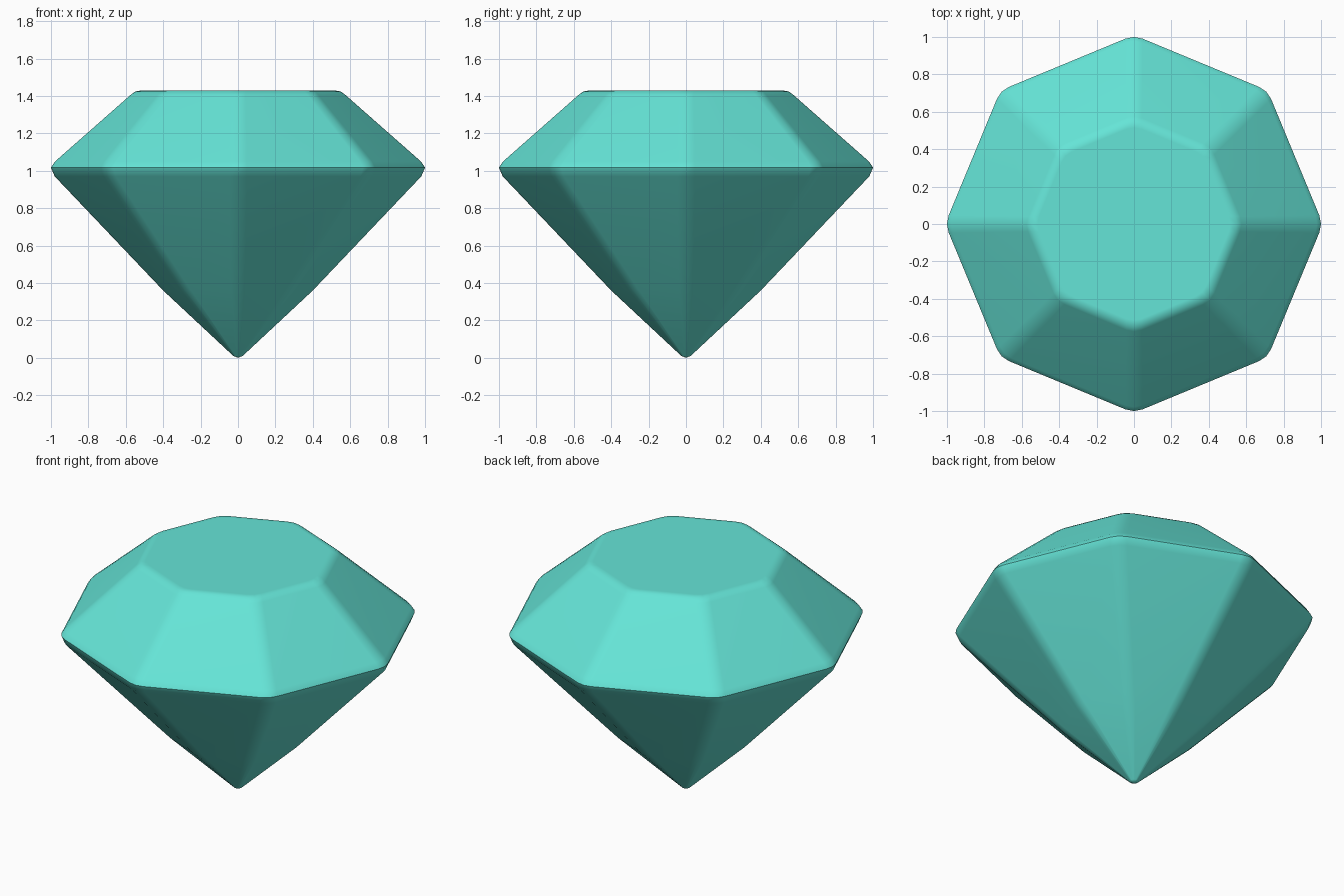
import bpy, bmesh
from math import pi, cos, sin, tan

if "Cube" in bpy.data.objects:
    bpy.data.objects.remove(bpy.data.objects["Cube"])

SIDES = 8

# Profile from the point up to the table: corner radius, height, corner softening
PROFILE = [
    (0.025, 0.010, 0.006),
    (0.400, 0.360, 0.040),
    (0.980, 0.970, 0.050),
    (1.000, 1.017, 0.050),
    (0.978, 1.050, 0.050),
    (0.575, 1.405, 0.045),
    (0.550, 1.424, 0.045),
    (0.515, 1.430, 0.045),
]


def rounded_octagon(r, c):
    """Three points per corner; r is the radius at the softened corner tip."""
    half = pi / SIDES
    fillet = c / tan(half)
    centre = r - fillet          # distance of each corner arc's centre
    return [(centre * cos(a) + fillet * cos(a + d),
             centre * sin(a) + fillet * sin(a + d))
            for a in (2 * half * i for i in range(SIDES))
            for d in (-half, 0, half)]


# Loft the rings, closing to a point below and a flat table above
bm = bmesh.new()
rings = [[bm.verts.new((x, y, z)) for x, y in rounded_octagon(r, c)]
         for r, z, c in PROFILE]
tip = bm.verts.new((0, 0, 0))
n = len(rings[0])
for i in range(n):
    j = (i + 1) % n
    bm.faces.new((tip, rings[0][j], rings[0][i]))
    for lo, hi in zip(rings, rings[1:]):
        bm.faces.new((lo[i], lo[j], hi[j], hi[i]))
bm.faces.new(rings[-1])
bmesh.ops.recalc_face_normals(bm, faces=bm.faces)
mesh = bpy.data.meshes.new("cut_gem")
bm.to_mesh(mesh)
bm.free()

gem = bpy.data.objects.new("cut_gem", mesh)
bpy.context.collection.objects.link(gem)

# Turquoise material
mat = bpy.data.materials.new("turquoise")
mat.diffuse_color = (0.13, 0.78, 0.68, 1)
mat.use_nodes = True
mat.node_tree.nodes["Principled BSDF"].inputs["Base Color"].default_value = mat.diffuse_color
mesh.materials.append(mat)

# Soft edges with flat-looking facets
bpy.context.view_layer.objects.active = gem
gem.select_set(True)
bpy.ops.object.shade_smooth_by_angle(angle=pi / 6)
wn = gem.modifiers.new("facet_normals", 'WEIGHTED_NORMAL')
wn.keep_sharp = True
